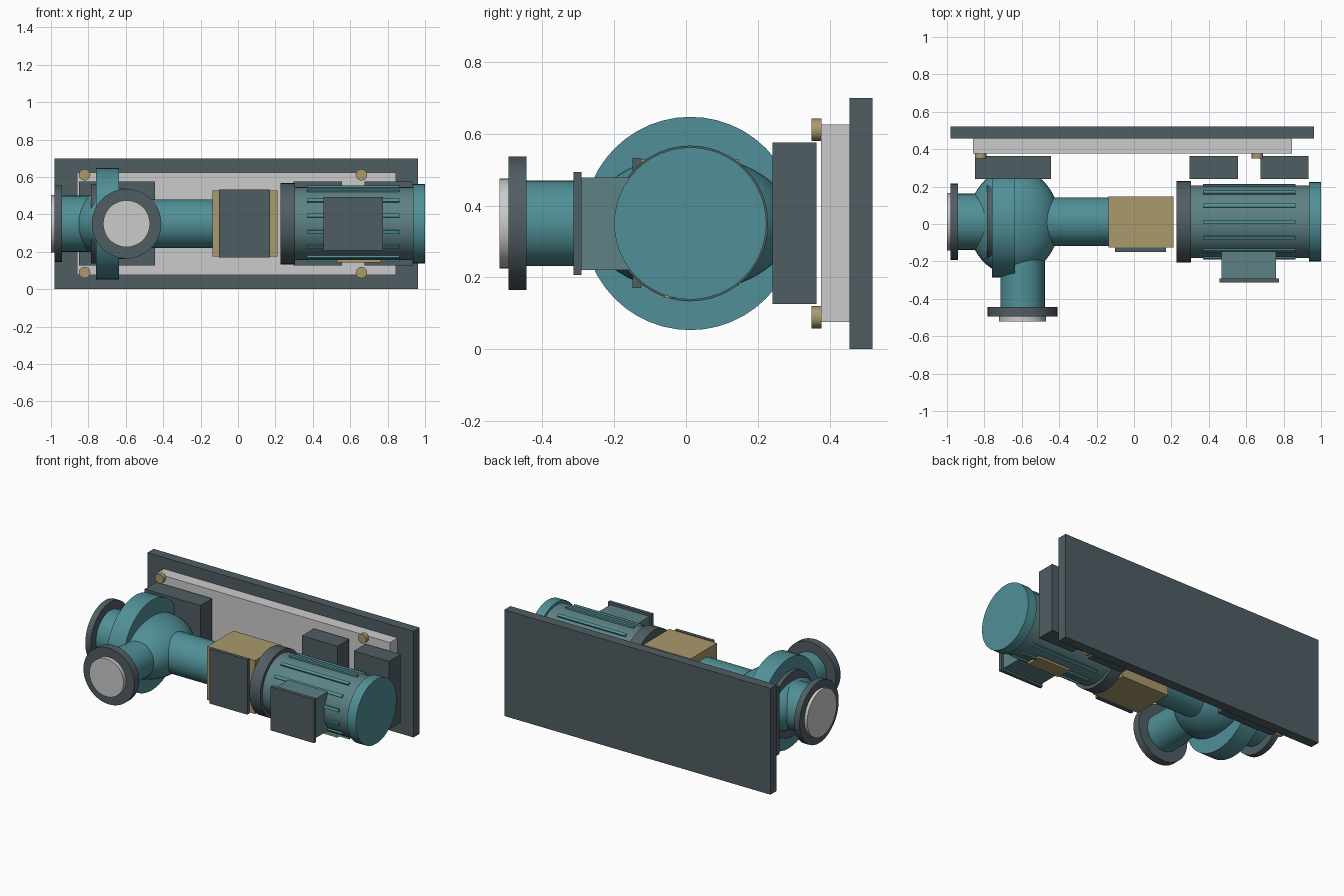
import bpy, math
from mathutils import Vector

if "Cube" in bpy.data.objects:
    bpy.data.objects.remove(bpy.data.objects["Cube"])

AY, AZ = 0.012, 0.35          # shaft axis


def material(name, color):
    m = bpy.data.materials.new(name)
    m.diffuse_color = (*color, 1)
    m.use_nodes = True
    m.node_tree.nodes["Principled BSDF"].inputs["Base Color"].default_value = m.diffuse_color
    return m


TEAL = material("teal_paint", (0.08, 0.28, 0.31))
MOTOR = material("motor_paint", (0.11, 0.22, 0.23))
DARK = material("dark_steel", (0.08, 0.11, 0.125))
GOLD = material("brass_yellow", (0.40, 0.32, 0.15))


def finish(name, mat, smooth=False):
    o = bpy.context.object
    o.name = name
    if mat:
        o.data.materials.append(mat)
    bpy.ops.object.transform_apply(location=False, rotation=True, scale=True)
    if smooth:
        bpy.ops.object.shade_smooth_by_angle(angle=math.radians(35))
    return o


def box(name, x, y, z, mat=None):
    """Box from (min, max) pairs."""
    bpy.ops.mesh.primitive_cube_add(size=1, location=[sum(p) / 2 for p in (x, y, z)])
    bpy.context.object.scale = [p[1] - p[0] for p in (x, y, z)]
    return finish(name, mat)


def cyl(name, a, b, r, mat=None, sides=48):
    """Cylinder between two points."""
    a, b = Vector(a), Vector(b)
    d = b - a
    bpy.ops.mesh.primitive_cylinder_add(
        vertices=sides, radius=r, depth=d.length, location=(a + b) / 2,
        rotation=d.to_track_quat('Z', 'Y').to_euler())
    return finish(name, mat, True)


def shaft_cyl(name, x0, x1, r, mat=None):
    return cyl(name, (x0, AY, AZ), (x1, AY, AZ), r, mat)


def nozzle_cyl(name, y0, y1, r, mat=None):
    return cyl(name, (-0.596, y0, AZ), (-0.596, y1, AZ), r, mat)


# Base plate, plinth and bolts
box("base_plate", (-0.98, 0.962), (0.456, 0.52), (0, 0.70), DARK)
box("plinth", (-0.86, 0.845), (0.376, 0.456), (0.076, 0.625))
for x in (-0.82, 0.66):
    for z in (0.089, 0.611):
        cyl("anchor_bolt", (x, 0.35, z), (x, 0.378, z), 0.031, GOLD, 12)

# Feet
for name, x in (("pump_foot", (-0.85, -0.443)), ("motor_foot_inner", (0.298, 0.557)),
                ("motor_foot_outer", (0.676, 0.933))):
    box(name, x, (0.241, 0.363), (0.126, 0.576), DARK)

# Pump casing
bpy.ops.mesh.primitive_uv_sphere_add(segments=48, ring_count=24, radius=1,
                                     location=(-0.643, AY, AZ))
bpy.context.object.scale = (0.245, 0.285, 0.19)
finish("pump_casing", TEAL, True)
shaft_cyl("volute_ring", -0.759, -0.637, 0.297, TEAL)
shaft_cyl("casing_cover", -0.785, -0.759, 0.213, DARK)
shaft_cyl("bearing_housing", -0.55, -0.13, 0.13, TEAL)

# Suction inlet
shaft_cyl("inlet_pipe", -0.945, -0.74, 0.15, TEAL)
shaft_cyl("inlet_flange", -0.98, -0.94, 0.204, DARK)
shaft_cyl("inlet_face", -1.0, -0.98, 0.154)

# Discharge outlet
nozzle_cyl("outlet_pipe", -0.448, -0.1, 0.119, TEAL)
nozzle_cyl("outlet_flange", -0.494, -0.444, 0.186, DARK)
nozzle_cyl("outlet_face", -0.52, -0.494, 0.125)

# Coupling guard
box("coupling_guard", (-0.137, 0.211), (-0.126, 0.147), (0.176, 0.528), GOLD)
box("guard_panel", (-0.102, 0.172), (-0.149, -0.126), (0.17, 0.532), DARK)

# Motor
shaft_cyl("motor_body", 0.30, 0.94, 0.195, MOTOR)
shaft_cyl("motor_flange", 0.227, 0.306, 0.217, DARK)
shaft_cyl("motor_end_cap", 0.936, 1.0, 0.212, TEAL)
for i in range(14):
    t = 2 * math.pi * i / 14
    bpy.ops.mesh.primitive_cube_add(
        size=1, location=(0.617, AY + 0.192 * math.sin(t), AZ + 0.192 * math.cos(t)),
        rotation=(-t, 0, 0))
    bpy.context.object.scale = (0.495, 0.02, 0.026)
    finish("cooling_fin", TEAL)

# Terminal box and rating plate
box("terminal_box", (0.469, 0.758), (-0.291, -0.13), (0.22, 0.478), MOTOR)
box("terminal_lid", (0.457, 0.774), (-0.314, -0.291), (0.206, 0.494), DARK)
box("rating_plate", (0.53, 0.765), (-0.06, 0.04), (0.143, 0.16), GOLD)
